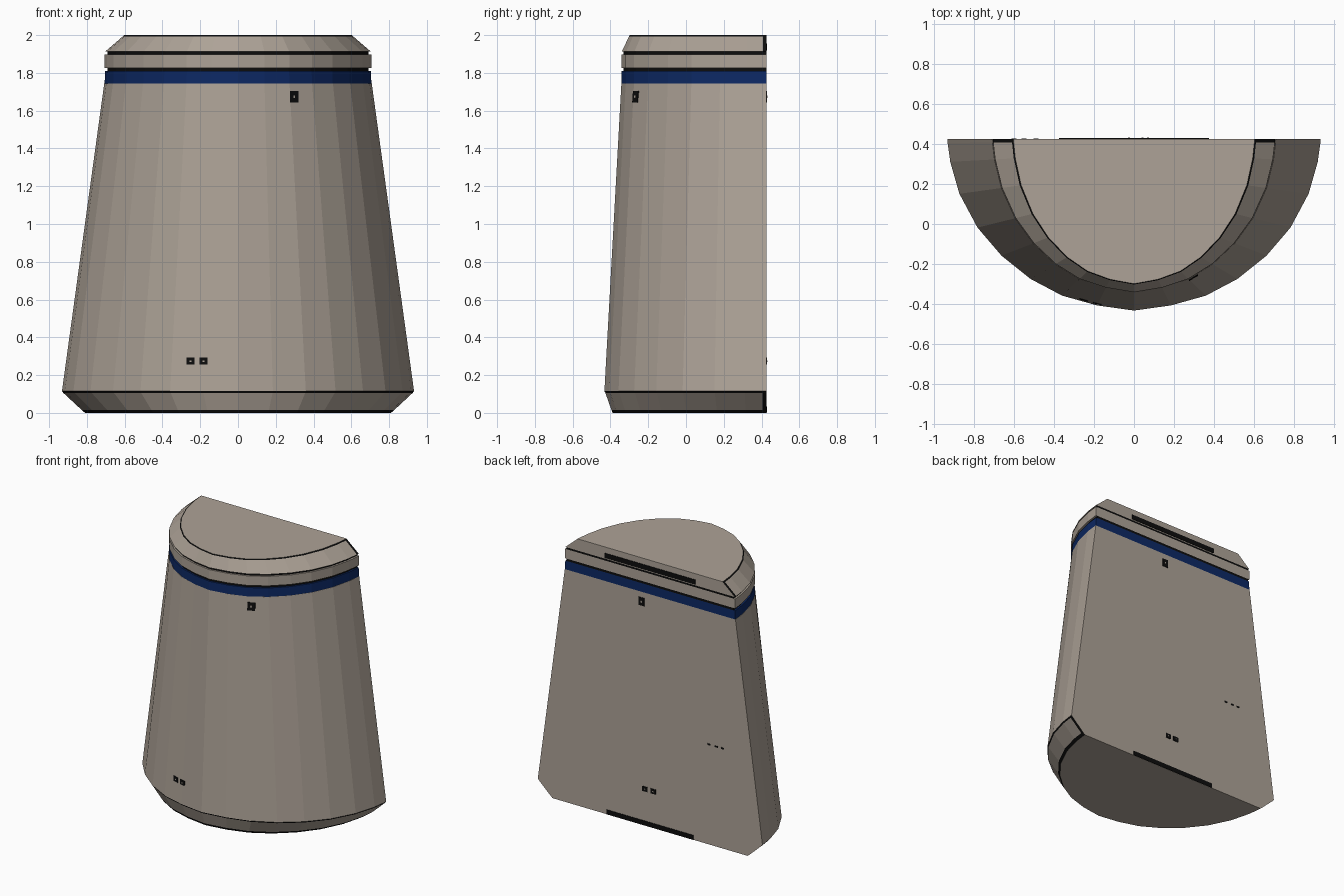
import bpy, bmesh

if "Cube" in bpy.data.objects:
    bpy.data.objects.remove(bpy.data.objects["Cube"])

BACK = 0.425


def material(name, rgb):
    m = bpy.data.materials.new(name)
    m.diffuse_color = (*rgb, 1)
    m.use_nodes = True
    m.node_tree.nodes["Principled BSDF"].inputs["Base Color"].default_value = m.diffuse_color
    return m


GREY = material("warm_grey", (0.42, 0.365, 0.31))
BLUE = material("navy_blue", (0.004, 0.022, 0.13))
BLACK = material("black", (0.004, 0.004, 0.004))

# half of the rounded front: (fraction of half width, fraction of depth)
HALF = [(1, 0), (0.998, 0.024), (0.984, 0.134), (0.935, 0.32), (0.838, 0.517),
        (0.71, 0.68), (0.554, 0.816), (0.385, 0.913), (0.198, 0.97), (0, 1)]
SECTION = HALF + [(-u, v) for u, v in reversed(HALF[:-1])]


def finish(name, bm, mats):
    bmesh.ops.recalc_face_normals(bm, faces=bm.faces)
    me = bpy.data.meshes.new(name)
    bm.to_mesh(me)
    bm.free()
    for m in mats:
        me.materials.append(m)
    ob = bpy.data.objects.new(name, me)
    bpy.context.collection.objects.link(ob)
    return ob


def loft(name, rings, side, back=None, edge=None, cap=None):
    """Stack D-shaped rings (z, half width, depth)."""
    mats = [side, back or side, edge or side, cap or side]
    bm = bmesh.new()
    loops = [[bm.verts.new((u * w, BACK - v * d, z)) for u, v in SECTION]
             for z, w, d in rings]
    n = len(SECTION)
    for lo, hi in zip(loops, loops[1:]):
        for i in range(n):
            j = (i + 1) % n
            f = bm.faces.new((lo[i], lo[j], hi[j], hi[i]))
            if i == n - 1:
                f.material_index = 1          # flat back
            elif i in (0, n - 2):
                f.material_index = 2          # narrow strip beside the back
    for lp in (loops[0], loops[-1]):
        bm.faces.new(lp).material_index = 3
    return finish(name, bm, mats)


# body parts from the ground up
loft("bottom_trim", [(0, 0.81, 0.813), (0.016, 0.828, 0.82)], BLACK, back=GREY, cap=GREY)
loft("base_chamfer", [(0.016, 0.828, 0.82), (0.106, 0.925, 0.852)], GREY, edge=BLACK)
loft("base_seam", [(0.106, 0.925, 0.852), (0.115, 0.932, 0.857)], BLACK, back=GREY)
BODY = [(0.115, 0.932, 0.857), (1.745, 0.708, 0.767)]
loft("body", BODY, GREY)
loft("blue_band", [(1.745, 0.706, 0.767), (1.81, 0.704, 0.766)], BLUE)
loft("lower_groove", [(1.81, 0.692, 0.755), (1.827, 0.692, 0.755)], BLACK)
loft("collar", [(1.827, 0.706, 0.767), (1.898, 0.706, 0.767)], GREY)
loft("upper_groove", [(1.898, 0.692, 0.755), (1.912, 0.692, 0.755)], BLACK)
loft("lid", [(1.912, 0.704, 0.765), (1.993, 0.61, 0.727)], GREY, edge=BLACK)
loft("lid_trim", [(1.993, 0.61, 0.727), (2.0, 0.602, 0.723)], BLACK, back=GREY, cap=GREY)


def front_y(x, z):
    """Depth of the curved front of the body at x, z."""
    (z0, w0, d0), (z1, w1, d1) = BODY
    t = (z - z0) / (z1 - z0)
    w, d = w0 + (w1 - w0) * t, d0 + (d1 - d0) * t
    u = abs(x) / w
    for (ua, va), (ub, vb) in zip(HALF, HALF[1:]):
        if ub <= u <= ua:
            return BACK - d * (va + (vb - va) * (u - ua) / (ub - ua))
    return BACK


def plate(name, x, z, w, h, mat, front=False, lift=0.004):
    """Thin plate lying on the front or the back."""
    bm = bmesh.new()
    layers = []
    for out in (-0.002, lift):
        layer = []
        for sx, sz in ((-1, -1), (1, -1), (1, 1), (-1, 1)):
            px, pz = x + sx * w / 2, z + sz * h / 2
            y = front_y(px, pz) - out if front else BACK + out
            layer.append(bm.verts.new((px, y, pz)))
        layers.append(layer)
    a, b = layers
    bm.faces.new(a)
    bm.faces.new(b)
    for i in range(4):
        j = (i + 1) % 4
        bm.faces.new((a[i], a[j], b[j], b[i]))
    finish(name, bm, [mat])


def socket(name, x, z, w, h, front):
    plate(name, x, z, w, h, BLACK, front)
    plate(name + "_centre", x, z, w * 0.22, h * 0.22, GREY, front, 0.006)


# small sockets on both sides
socket("front_upper_socket", 0.298, 1.673, 0.045, 0.06, True)
socket("back_upper_socket", 0.07, 1.673, 0.045, 0.06, False)
for side, x0, front in (("front", -0.217, True), ("back", 0.008, False)):
    for i, dx in enumerate((-0.034, 0.034)):
        socket(f"{side}_lower_socket_{i}", x0 + dx, 0.274, 0.044, 0.036, front)

# long slots and tiny marks on the back
plate("back_top_slot", 0, 1.937, 0.75, 0.036, BLACK)
plate("back_bottom_slot", 0, 0.018, 0.72, 0.034, BLACK)
for i, x in enumerate((-0.49, -0.55, -0.6)):
    plate(f"back_mark_{i}", x, 0.75, 0.025, 0.012, BLACK, lift=0.002)
